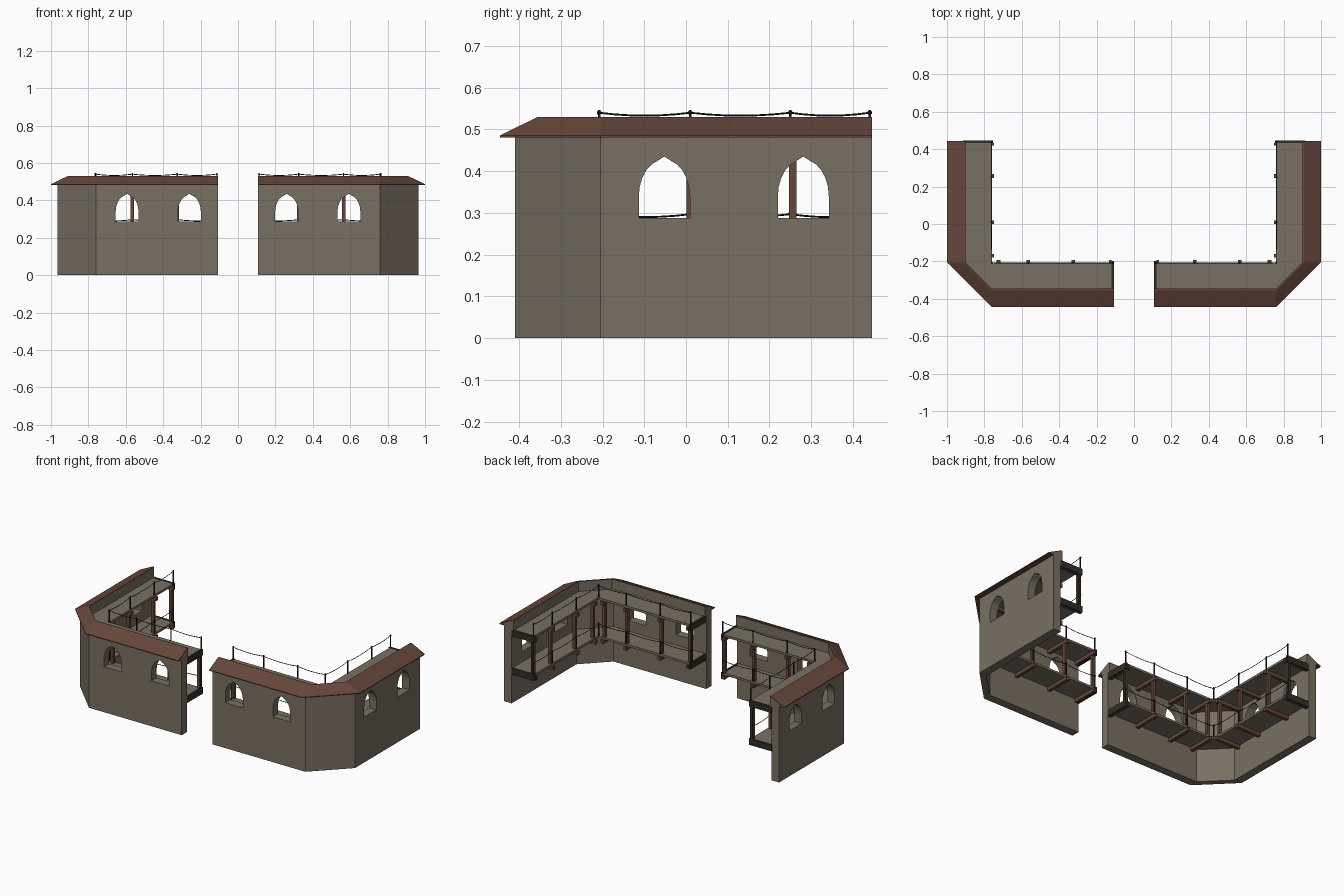
import bpy, bmesh, math
from mathutils import Vector

if "Cube" in bpy.data.objects:
    bpy.data.objects.remove(bpy.data.objects["Cube"])

PX, PY = 0.76, -0.205        # inner corner that every chamfer fans out from
GAP, END = 0.108, 0.445      # wall ends: at the gateway and at the back


def material(name, rgb):
    m = bpy.data.materials.new(name)
    m.diffuse_color = (*rgb, 1)
    m.use_nodes = True
    m.node_tree.nodes["Principled BSDF"].inputs["Base Color"].default_value = m.diffuse_color
    return m


STONE = material("grey_brown_stone", (0.19, 0.16, 0.122))
WOOD = material("red_brown_wood", (0.135, 0.062, 0.043))
DARK = material("dark_olive_wood", (0.03, 0.027, 0.018))
IRON = material("black_iron", (0.012, 0.012, 0.01))


def at(wing, s, r, z):
    """Wing coordinates: s along the wall, r outward from the walkway edge."""
    return Vector((s, PY - r, z)) if wing == "front" else Vector((PX + r, s, z))


def finish(name, bm, mat, mirror=True):
    bmesh.ops.remove_doubles(bm, verts=bm.verts, dist=1e-5)
    bmesh.ops.recalc_face_normals(bm, faces=bm.faces)
    me = bpy.data.meshes.new(name)
    bm.to_mesh(me)
    bm.free()
    me.materials.append(mat)
    ob = bpy.data.objects.new(name, me)
    bpy.context.collection.objects.link(ob)
    if mirror:
        ob.modifiers.new("mirror", "MIRROR").use_mirror_merge = False
    return ob


def sweep(name, profile, mat, mirror=True):
    """Run an (r, z) profile round the chamfered corner."""
    bm = bmesh.new()
    rings = [[bm.verts.new(at(w, s, r, z)) for r, z in profile]
             for w, s in (("front", GAP), ("front", PX), ("side", PY), ("side", END))]
    n = len(profile)
    for a, b in zip(rings, rings[1:]):
        for i in range(n):
            j = (i + 1) % n
            bm.faces.new((a[i], a[j], b[j], b[i]))
    bm.faces.new(rings[0])
    bm.faces.new(rings[-1])
    bmesh.ops.remove_doubles(bm, verts=bm.verts, dist=1e-5)
    bmesh.ops.dissolve_degenerate(bm, edges=bm.edges, dist=1e-5)
    return finish(name, bm, mat, mirror)


def box(bm, wing, s, r, z):
    """Box from (min, max) ranges in wing coordinates."""
    v = [bm.verts.new(at(wing, a, b, c)) for a in s for b in r for c in z]
    for f in ((0, 1, 3, 2), (4, 6, 7, 5), (0, 4, 5, 1), (2, 3, 7, 6), (0, 2, 6, 4), (1, 5, 7, 3)):
        bm.faces.new([v[i] for i in f])


# Wall with parapet
wall = sweep("wall", [(0.205, 0), (0.205, 0.498), (0.15, 0.525), (0.14, 0.525), (0.14, 0.46),
                      (0.153, 0.46), (0.153, 0)], STONE, mirror=False)

# Arched window cutters
bm = bmesh.new()
outline = [(-0.061, 0.288), (0.061, 0.288)]
for i in range(13):
    t = math.pi * i / 12
    outline.append((0.061 * math.cos(t), 0.34 + 0.088 * math.sin(t) + (0.007 if i == 6 else 0)))
for wing, centre in (("front", 0.26), ("front", 0.593), ("side", -0.052), ("side", 0.281)):
    a, b = ([bm.verts.new(at(wing, centre + u, r, z)) for u, z in outline] for r in (0.12, 0.26))
    bm.faces.new(a)
    bm.faces.new(b)
    for i in range(len(a)):
        j = (i + 1) % len(a)
        bm.faces.new((a[i], a[j], b[j], b[i]))
cutter = finish("window_cutter", bm, STONE, mirror=False)
cutter.hide_render = True
cut = wall.modifiers.new("windows", "BOOLEAN")
cut.operation, cut.solver, cut.object = "DIFFERENCE", "EXACT", cutter
bpy.context.view_layer.objects.active = wall
bpy.ops.object.modifier_apply(modifier="windows")
bpy.data.objects.remove(cutter)
wall.modifiers.new("mirror", "MIRROR").use_mirror_merge = False

# Sloping roof cap
sweep("roof", [(0.24, 0.481), (0.24, 0.486), (0.15, 0.53), (0.14, 0.53), (0.14, 0.524),
               (0.15, 0.524), (0.205, 0.497), (0.205, 0.481)], WOOD)

# Two walkways with joists, posts and end frames
FLOORS = (("lower", 0.222), ("upper", 0.465))
STATIONS = {"front": (0.325, 0.565, 0.725), "side": (-0.17, 0.01, 0.256)}
ENDS = (("front", GAP, 1), ("side", END, -1))
joists, posts, frames = bmesh.new(), bmesh.new(), bmesh.new()
for label, top in FLOORS:
    sweep(label + "_walkway", [(0, top - 0.014), (0, top), (0.154, top), (0.154, top - 0.014)], STONE)
    low = (top - 0.036, top - 0.013)
    for wing, stations in STATIONS.items():
        for s in stations:
            box(joists, wing, (s - 0.01, s + 0.01), (-0.012, 0.155), low)
    for wing, e, d in ENDS:
        box(frames, wing, sorted((e - d * 0.001, e + d * 0.012)), (-0.006, 0.154), (top - 0.038, top + 0.002))
        box(joists, wing, sorted((e + d * 0.012, e + d * 0.026)), (-0.012, 0.155), low)
span = (0.222, 0.43)
for wing, stations in STATIONS.items():
    for s in stations:
        box(posts, wing, (s - 0.009, s + 0.009), (0.004, 0.024), span)
for wing, e, d in ENDS:
    box(frames, wing, sorted((e, e + d * 0.01)), (0.002, 0.018), span)
    box(posts, wing, sorted((e + d * 0.01, e + d * 0.022)), (0.002, 0.02), span)
finish("joists", joists, WOOD)
finish("support_posts", posts, WOOD)
finish("end_frames", frames, DARK)

# Railing stanchions with ball tops, and sagging ropes between them
stanchions = bmesh.new()
curve = bpy.data.curves.new("ropes", "CURVE")
curve.dimensions, curve.bevel_depth, curve.bevel_resolution = "3D", 0.0022, 0
line = [("front", s) for s in (GAP + 0.005, 0.325, 0.565, PX)] + [("side", s) for s in (0.01, 0.25, END - 0.005)]
for label, top in FLOORS:
    rope_z = top + 0.075
    spots = [at(w, s, 0.003, rope_z) for w, s in line]
    for (w, s), p in zip(line, spots):
        box(stanchions, w, (s - 0.003, s + 0.003), (0, 0.006), (top, rope_z + 0.007))
        ball = bmesh.ops.create_icosphere(stanchions, subdivisions=1, radius=0.006)
        bmesh.ops.translate(stanchions, verts=ball["verts"], vec=p)
    pts = [a.lerp(b, k / 6) - Vector((0, 0, 0.028 * (k / 6) * (1 - k / 6)))
           for a, b in zip(spots, spots[1:]) for k in range(6)] + [spots[-1]]
    spline = curve.splines.new("POLY")
    spline.points.add(len(pts) - 1)
    for sp, p in zip(spline.points, pts):
        sp.co = (*p, 1)
finish("rail_stanchions", stanchions, IRON)
curve.materials.append(IRON)
ropes = bpy.data.objects.new("rail_ropes", curve)
bpy.context.collection.objects.link(ropes)
ropes.modifiers.new("mirror", "MIRROR").use_mirror_merge = False
